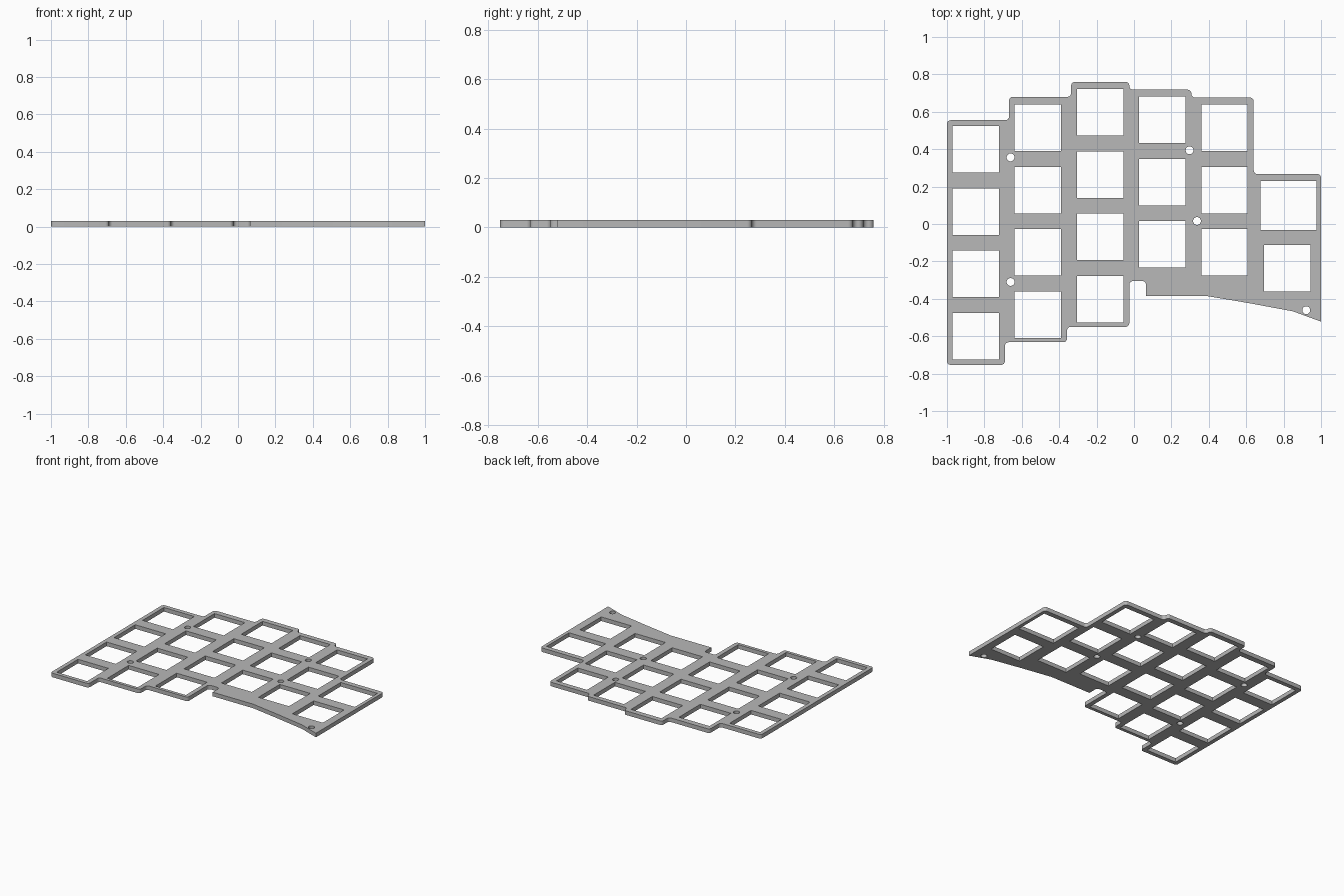
import bpy
import bmesh
from math import cos, sin, tau, radians
from mathutils import Vector
from mathutils.geometry import interpolate_bezier

THICK = 0.03
FILLET = 0.02
HOLE = 0.248       # switch opening width
PITCH = 0.333      # row spacing

if "Cube" in bpy.data.objects:
    bpy.data.objects.remove(bpy.data.objects["Cube"])

grey = bpy.data.materials.new("plate_grey")
grey.use_nodes = True
colour = (0.48, 0.48, 0.48, 1)
grey.diffuse_color = colour
grey.node_tree.nodes["Principled BSDF"].inputs["Base Color"].default_value = colour


def rounded(points, sharp):
    """Round every corner of a closed outline except those listed as sharp."""
    out = []
    for i, p in enumerate(points):
        p = Vector(p)
        if i in sharp:
            out.append(p)
            continue
        to_prev = (Vector(points[i - 1]) - p).normalized()
        to_next = (Vector(points[(i + 1) % len(points)]) - p).normalized()
        a, b = p + to_prev * FILLET, p + to_next * FILLET
        out += interpolate_bezier(a, a.lerp(p, 0.55), b.lerp(p, 0.55), b, 7)
    return out


def rectangle(x, y, w, h):
    return [(x + sx * w / 2, y + sy * h / 2)
            for sx, sy in ((-1, -1), (1, -1), (1, 1), (-1, 1))]


def circle(x, y, r, n=32):
    return [(x + r * cos(tau * i / n), y + r * sin(tau * i / n)) for i in range(n)]


# Stepped outer edge, clockwise from the left column's back corner
outline = [
    (-1, 0.555), (-0.668, 0.555), (-0.668, 0.68), (-0.336, 0.68),
    (-0.336, 0.76), (-0.025, 0.76), (-0.025, 0.718), (0.307, 0.718),
    (0.307, 0.676), (0.64, 0.676), (0.64, 0.267), (1, 0.267),
    (1, -0.522), (0.85, -0.467), (0.62, -0.424), (0.395, -0.386),
    (0.064, -0.386), (0.064, -0.305), (-0.025, -0.305), (-0.025, -0.55),
    (-0.358, -0.55), (-0.358, -0.632), (-0.69, -0.632), (-0.69, -0.753),
    (-1, -0.753)]
loops = [rounded(outline, sharp={12, 13, 14, 15, 16})]

# Staggered columns of switch openings: x, back row y, rows
for x, y, rows in ((-0.846, 0.399, 4), (-0.514, 0.514, 4), (-0.181, 0.597, 4),
                   (0.152, 0.557, 3), (0.484, 0.514, 3)):
    loops += [rectangle(x, y - PITCH * r, HOLE, HOLE) for r in range(rows)]

# Thumb openings
loops.append(rectangle(0.825, 0.099, 0.3, 0.262))
loops.append(rectangle(0.819, -0.236, HOLE, HOLE))

# Screw holes
for x, y in ((-0.66, 0.356), (-0.66, -0.31), (0.297, 0.394),
             (0.337, 0.016), (0.921, -0.461)):
    loops.append(circle(x, y, 0.021))

# Filled flat curve, extruded to the plate thickness
curve = bpy.data.curves.new("plate_profile", "CURVE")
curve.dimensions = "2D"
curve.fill_mode = "BOTH"
curve.extrude = THICK / 2
for loop in loops:
    spline = curve.splines.new("POLY")
    spline.points.add(len(loop) - 1)
    for point, co in zip(spline.points, loop):
        point.co = (co[0], co[1], 0, 1)
    spline.use_cyclic_u = True

helper = bpy.data.objects.new("plate_profile", curve)
bpy.context.collection.objects.link(helper)
depsgraph = bpy.context.evaluated_depsgraph_get()
mesh = bpy.data.meshes.new_from_object(helper.evaluated_get(depsgraph))
bpy.data.objects.remove(helper)

# Weld caps to walls and rest the plate on the ground
bm = bmesh.new()
bm.from_mesh(mesh)
bmesh.ops.remove_doubles(bm, verts=bm.verts, dist=0.0001)
bmesh.ops.recalc_face_normals(bm, faces=bm.faces)
bmesh.ops.translate(bm, verts=bm.verts, vec=(0, 0, THICK / 2))
bm.to_mesh(mesh)
bm.free()

mesh.name = "switch_plate"
mesh.materials.clear()
mesh.materials.append(grey)
plate = bpy.data.objects.new("switch_plate", mesh)
bpy.context.collection.objects.link(plate)
mesh.shade_smooth()
mesh.set_sharp_from_angle(angle=radians(30))
